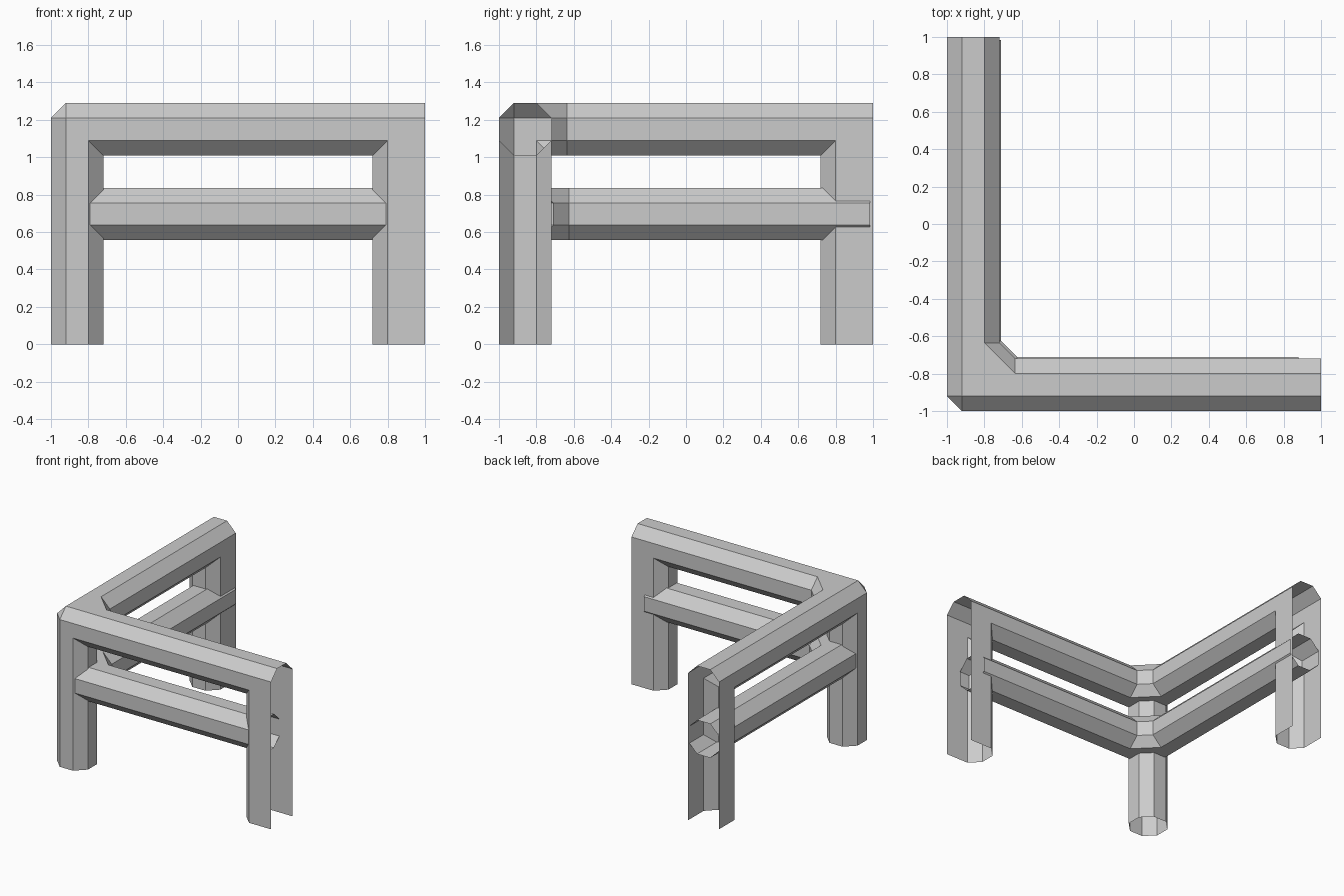
import bpy, bmesh

cube = bpy.data.objects.get("Cube")
if cube:
    bpy.data.objects.remove(cube, do_unlink=True)

grey = bpy.data.materials.new("plain_grey")
grey.use_nodes = True
colour = (0.6, 0.6, 0.6, 1)
grey.diffuse_color = colour
grey.node_tree.nodes["Principled BSDF"].inputs["Base Color"].default_value = colour

OUT, IN, CH = -1.0, -0.72, 0.08   # outer face, inner face, chamfer width


def loft(bm, layers):
    """Closed solid through stacked outlines, given as (outline, height)."""
    rings = [[bm.verts.new((x, y, z)) for x, y in outline] for outline, z in layers]
    n = len(rings[0])
    for a, b in zip(rings, rings[1:]):
        for i in range(n):
            j = (i + 1) % n
            bm.faces.new((a[i], a[j], b[j], b[i]))
    bm.faces.new(rings[0][::-1])
    bm.faces.new(rings[-1])


def make(name, bm):
    bmesh.ops.remove_doubles(bm, verts=bm.verts, dist=1e-5)
    bmesh.ops.recalc_face_normals(bm, faces=bm.faces)
    mesh = bpy.data.meshes.new(name)
    bm.to_mesh(mesh)
    bm.free()
    obj = bpy.data.objects.new(name, mesh)
    bpy.context.collection.objects.link(obj)
    mesh.materials.append(grey)
    return obj


def corner_outline(inset, shift, end_x, end_y):
    """L-shaped plan with a cut outer corner and a diagonal inner corner."""
    o, i = OUT + shift + inset, IN + shift - inset
    c = CH - inset
    d = IN + 0.085 + shift
    return [(o, end_y), (o, o + c), (o + c, o), (end_x, o),
            (end_x, i), (d, i), (i, d), (i, end_y)]


def rail(name, bottom, top, shift, end_x, end_y):
    bm = bmesh.new()
    wide = corner_outline(0, shift, end_x, end_y)
    narrow = corner_outline(CH, shift, end_x, end_y)
    loft(bm, [(narrow, bottom), (wide, bottom + CH),
              (wide, top - CH), (narrow, top)])
    return make(name, bm)


def open_ends(obj, end_x, end_y):
    """Remove the caps at the two rail ends and at the ground."""
    bm = bmesh.new()
    bm.from_mesh(obj.data)
    caps = [f for f in bm.faces
            if all(abs(v.co.x - end_x) < 1e-4 for v in f.verts)
            or all(abs(v.co.y - end_y) < 1e-4 for v in f.verts)
            or all(abs(v.co.z) < 1e-4 for v in f.verts)]
    bmesh.ops.delete(bm, geom=caps, context='FACES')
    bm.to_mesh(obj.data)
    bm.free()


# Posts: octagonal at the corner, channel-shaped at both ends
bm = bmesh.new()
a, b = OUT + CH, IN - CH
corner = [(OUT, a), (a, OUT), (b, OUT), (IN, a),
          (IN, b), (b, IN), (a, IN), (OUT, b)]
end_post = [(1, OUT), (1, IN), (-b, IN), (-IN, b), (-IN, a), (-b, OUT)]
side_post = [(y, x) for x, y in end_post]
for outline in (corner, end_post, side_post):
    loft(bm, [(outline, 0), (outline, 1.15)])
posts = make("posts", bm)

# Frame: top rail merged with the posts into one hollow shell
frame = rail("frame", 1.01, 1.29, 0, 1, 1)
union = frame.modifiers.new("join_posts", 'BOOLEAN')
union.operation = 'UNION'
union.solver = 'EXACT'
union.object = posts
bpy.context.view_layer.objects.active = frame
frame.select_set(True)
bpy.ops.object.modifier_apply(modifier=union.name)
bpy.data.objects.remove(posts, do_unlink=True)
open_ends(frame, 1, 1)

# Middle rail: slimmer run set slightly inward
middle = rail("middle_rail", 0.557, 0.836, 0.01, 0.88, 0.985)
open_ends(middle, 0.88, 0.985)
